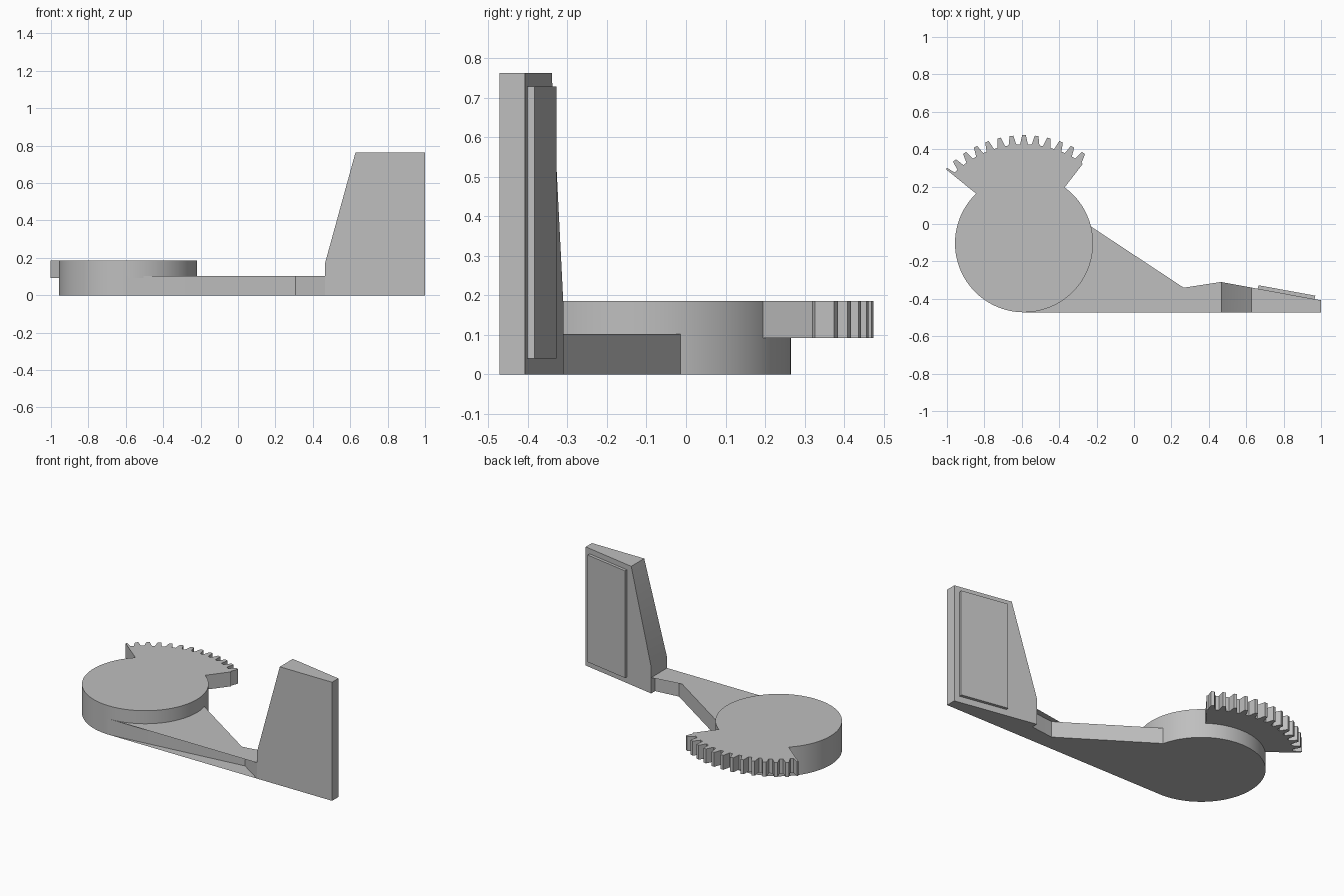
import bpy
import bmesh
from math import cos, sin, radians

cube = bpy.data.objects.get("Cube")
if cube:
    bpy.data.objects.remove(cube, do_unlink=True)

# Single plain grey material
GREY = (0.52, 0.52, 0.52, 1)
mat = bpy.data.materials.new("light grey")
mat.use_nodes = True
mat.diffuse_color = GREY
mat.node_tree.nodes["Principled BSDF"].inputs["Base Color"].default_value = GREY

CX, CY, R = -0.588, -0.103, 0.369   # hub centre and radius
FRONT = -0.472                      # flat front plane


def polar(r, deg):
    return (CX + r * cos(radians(deg)), CY + r * sin(radians(deg)))


def arc(start, end, step=2):
    return [polar(R, a) for a in range(start, end + 1, step)]


def back_y(x):
    """Slanted rear face of the upright."""
    return -0.31 - 0.183 * (x - 0.465)


def prism(name, lower, upper):
    """Solid between two matching outlines."""
    bm = bmesh.new()
    a = [bm.verts.new(p) for p in lower]
    b = [bm.verts.new(p) for p in upper]
    bm.faces.new(a)
    bm.faces.new(b)
    n = len(a)
    for i in range(n):
        j = (i + 1) % n
        bm.faces.new((a[i], a[j], b[j], b[i]))
    bmesh.ops.recalc_face_normals(bm, faces=bm.faces)
    mesh = bpy.data.meshes.new(name)
    bm.to_mesh(mesh)
    bm.free()
    mesh.materials.append(mat)
    obj = bpy.data.objects.new(name, mesh)
    bpy.context.collection.objects.link(obj)
    bpy.ops.object.select_all(action="DESELECT")
    obj.select_set(True)
    bpy.context.view_layer.objects.active = obj
    bpy.ops.object.shade_smooth_by_angle(angle=radians(25))
    return obj


def slab(name, outline, z0, z1):
    return prism(name, [(x, y, z0) for x, y in outline],
                 [(x, y, z1) for x, y in outline])


# Lower hub with the tapering arm
arm_tip = [(0.6, back_y(0.6)), (0.465, back_y(0.465)), (0.465, FRONT)]
slab("hub_base_and_arm", arc(14, 270) + arm_tip, 0, 0.102)

# Upper hub with the toothed sector
PITCH = 360 / 54
TOOTH = [(-2.3, 0.529), (-1.9, 0.541), (-1.45, 0.56), (-0.95, 0.578),
         (0.95, 0.578), (1.45, 0.56), (1.9, 0.541), (2.3, 0.529)]
teeth = [polar(0.526, 53.5)]
for k in range(-5, 8):
    for offset, r in TOOTH:
        angle = 90 + k * PITCH + offset
        if angle < 136.5:
            teeth.append(polar(r, angle))
teeth.append(polar(0.572, 136.5))
slab("hub_top_and_gear_sector", arc(134, 414) + teeth, 0.093, 0.186)

# Upright wall with a sloping inner edge and slanted rear
profile = [(0.465, 0), (1, 0), (1, 0.763), (0.628, 0.763), (0.465, 0.17)]
prism("upright_wall", [(x, FRONT, z) for x, z in profile],
      [(x, back_y(x), z) for x, z in profile])

# Raised panel on the rear of the upright
dx, dy = 0.0034, 0.0185
panel = [(0.662, back_y(0.662)), (0.966, back_y(0.966)),
         (0.966 + dx, back_y(0.966) + dy), (0.662 + dx, back_y(0.662) + dy)]
slab("rear_panel", panel, 0.04, 0.729)
